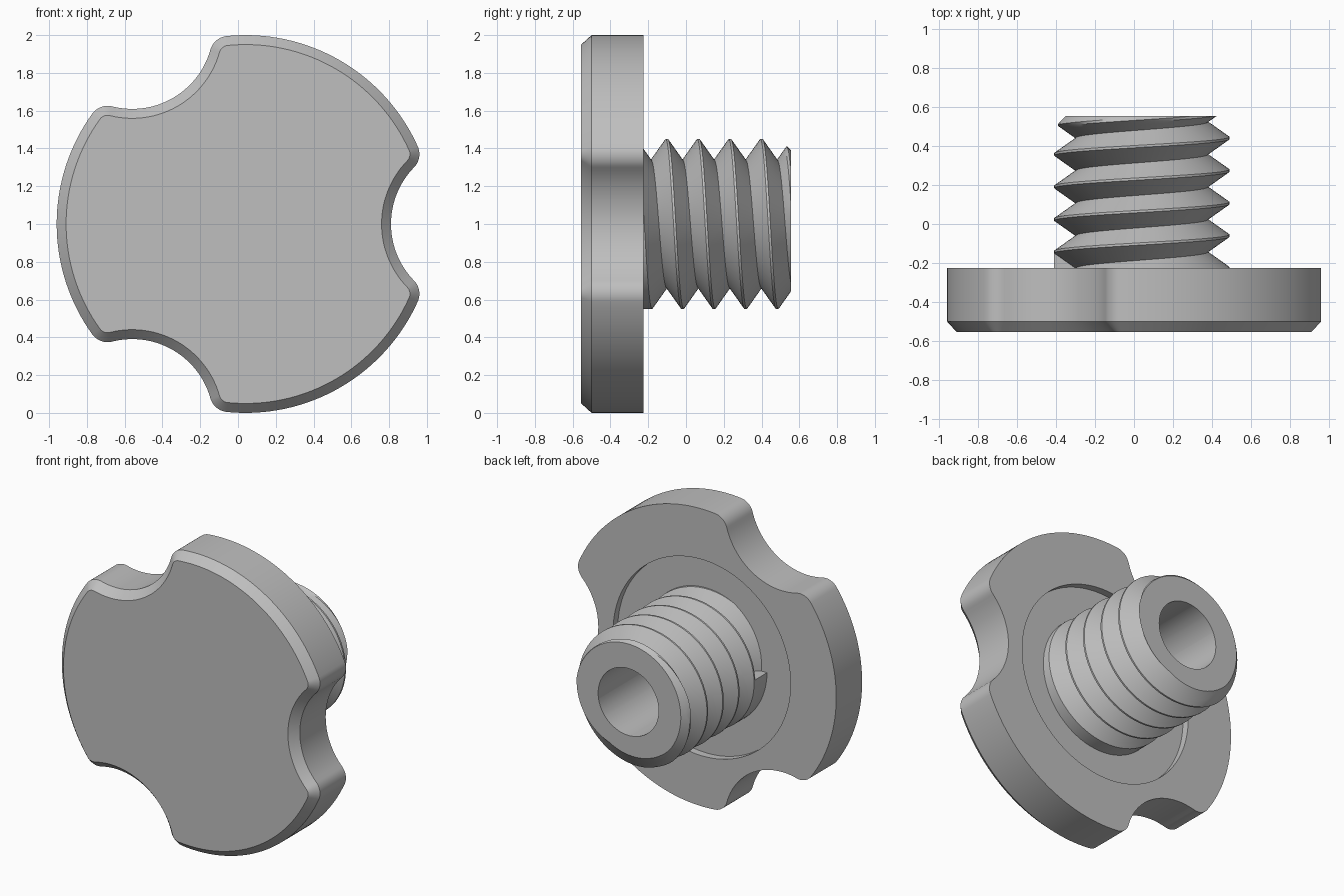
import bpy, bmesh
from math import sin, cos, pi, radians, atan2, acos, hypot

if "Cube" in bpy.data.objects:
    bpy.data.objects.remove(bpy.data.objects["Cube"])

CX, CZ = 0.04, 1.0                      # screw axis
FRONT, BACK, FLOOR, END = -0.555, -0.225, -0.275, 0.555

grey = bpy.data.materials.new("plain_grey")
grey.use_nodes = True
colour = (0.52, 0.52, 0.52, 1)
grey.diffuse_color = colour
grey.node_tree.nodes["Principled BSDF"].inputs["Base Color"].default_value = colour


def finish(bm, name):
    bmesh.ops.recalc_face_normals(bm, faces=bm.faces)
    mesh = bpy.data.meshes.new(name)
    bm.to_mesh(mesh)
    bm.free()
    mesh.materials.append(grey)
    obj = bpy.data.objects.new(name, mesh)
    bpy.context.collection.objects.link(obj)
    bpy.ops.object.select_all(action="DESELECT")
    obj.select_set(True)
    bpy.context.view_layer.objects.active = obj
    bpy.ops.object.shade_smooth_by_angle(angle=radians(25))
    return obj


def polar(r, angle, y):
    return (CX + r * cos(angle), y, CZ + r * sin(angle))


def arc(cx, cz, r, a0, a1, n):
    return [(cx + r * cos(a0 + (a1 - a0) * i / n),
             cz + r * sin(a0 + (a1 - a0) * i / n)) for i in range(n)]


def outline(inset):
    """Disc with three rounded grip notches, as (radius, angle) pairs."""
    big, notch, dist, fillet = 1.0, 0.43, 1.2, 0.1
    d = big - fillet
    tip = acos((d * d + dist * dist - (notch + fillet) ** 2) / (2 * d * dist))
    fx, fz = d * cos(tip), d * sin(tip)
    meet = atan2(-fz, dist - fx)
    half = arc(dist, 0, notch + inset, pi, pi + meet, 14)
    half += arc(fx, fz, fillet - inset, meet, tip, 10)
    half += arc(0, 0, big - inset, tip, pi / 3, 16)
    sector = [(x, -z) for x, z in reversed(half[1:])] + half
    # close the gap midway between neighbouring notches
    sector += arc(0, 0, big - inset, pi / 3, pi / 2, 1)
    return [(hypot(x, z), atan2(z, x) + k * 2 * pi / 3)
            for k in range(3) for x, z in sector]


# Head: chamfered notched disc with a round recess in its back
bm = bmesh.new()
full = outline(0)
recess = [(0.66, a) for r, a in full]
rings = []
for shape, y in ((outline(0.05), FRONT), (full, -0.5), (full, BACK),
                 (recess, BACK), (recess, FLOOR)):
    rings.append([bm.verts.new(polar(r, a, y)) for r, a in shape])
for lower, upper in zip(rings, rings[1:]):
    for i in range(len(lower)):
        bm.faces.new((lower[i - 1], lower[i], upper[i], upper[i - 1]))
bm.faces.new(rings[0])
bm.faces.new(rings[-1])
finish(bm, "notched_head")

# Threaded shank: helical ribbon, groove stopping abruptly near the head
CREST, ROOT, PITCH, FLAT, SEG, ROWS = 0.45, 0.34, 0.167, 0.006, 72, 6
bm = bmesh.new()
flank = PITCH / 2 - FLAT
steps = [(i / SEG, i >= -1.5 * SEG) for i in range(-3 * SEG, 5 * SEG + 1)]
start = [s[1] for s in steps].index(True)
steps.insert(start, (steps[start][0], False))
columns = []
for turn, cut in steps:
    y0 = -0.06 + PITCH * turn
    col = [(-FLAT, CREST)]
    for i in range(2 * ROWS + 1):
        depth = 1 - abs(i - ROWS) / ROWS
        col.append((FLAT + flank * i / ROWS,
                    CREST - (CREST - ROOT) * depth * cut))
    columns.append([bm.verts.new(polar(r, -2 * pi * turn, y0 + dy)) for dy, r in col])
for a, b in zip(columns, columns[1:]):
    for i in range(len(a) - 1):
        bm.faces.new((a[i], a[i + 1], b[i + 1], b[i]))
bmesh.ops.remove_doubles(bm, verts=bm.verts, dist=0.0002)

# Trim to length
for y, side in ((END, 1), (FLOOR, -1)):
    bmesh.ops.bisect_plane(bm, geom=bm.verts[:] + bm.edges[:] + bm.faces[:], dist=1e-5,
                           plane_co=(0, y, 0), plane_no=(0, side, 0), clear_outer=True)


def set_radius(v, r):
    a = atan2(v.co.z - CZ, v.co.x - CX)
    v.co = polar(r, a, v.co.y)


# Chamfer the crest at the free end
for v in bm.verts:
    limit = 0.39 + END - v.co.y
    if hypot(v.co.x - CX, v.co.z - CZ) > limit:
        set_radius(v, limit)

# End face and bore, grown from the open rim
rim = [e for e in bm.edges if e.is_boundary and all(v.co.y > END - 1e-4 for v in e.verts)]
for y in (END, FLOOR):
    grown = bmesh.ops.extrude_edge_only(bm, edges=rim)["geom"]
    rim = [g for g in grown if isinstance(g, bmesh.types.BMEdge)]
    for v in (g for g in grown if isinstance(g, bmesh.types.BMVert)):
        v.co.y = y
        set_radius(v, 0.225)
    rim = [e for e in rim if e.is_boundary]
finish(bm, "threaded_shank")
